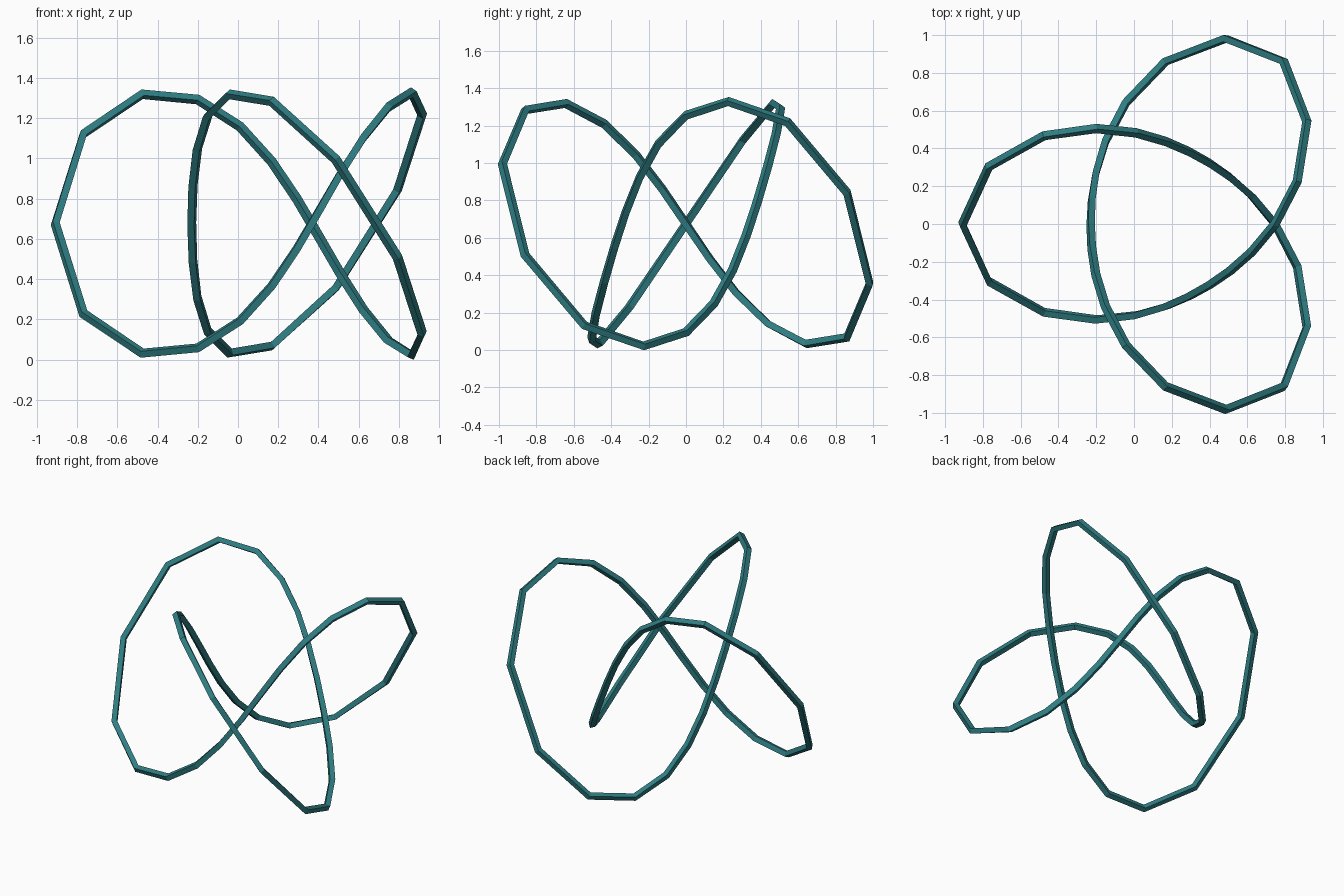
import bpy
from math import sin, cos, radians

if "Cube" in bpy.data.objects:
    bpy.data.objects.remove(bpy.data.objects["Cube"], do_unlink=True)

STEPS = 40
TUBE = 0.025
CENTRE_X, CENTRE_Z = 0.167, 0.675

# Teal material
teal = bpy.data.materials.new("teal")
teal.use_nodes = True
colour = (0.028, 0.21, 0.23, 1)
teal.diffuse_color = colour
teal.node_tree.nodes["Principled BSDF"].inputs["Base Color"].default_value = colour


def knot_point(i):
    """Three-lobed knot that winds twice round the vertical axis."""
    turn = radians(720 * i / STEPS)
    wave = 1.5 * turn
    r = 1 / (1.725 - 0.795 * cos(wave))
    return (CENTRE_X - r * cos(turn), -r * sin(turn), CENTRE_Z - r * sin(wave))


# Closed path with a four-sided tube
path = bpy.data.curves.new("knot_tube", "CURVE")
path.dimensions = "3D"
path.twist_mode = "MINIMUM"
path.bevel_depth = TUBE
path.bevel_resolution = 0
spline = path.splines.new("POLY")
spline.points.add(STEPS - 1)
for i, point in enumerate(spline.points):
    point.co = (*knot_point(i), 1)
spline.use_cyclic_u = True
spline.use_smooth = False
path.materials.append(teal)

knot = bpy.data.objects.new("knot_tube", path)
bpy.context.collection.objects.link(knot)
bpy.context.view_layer.objects.active = knot
knot.select_set(True)
bpy.ops.object.convert(target="MESH")
for face in knot.data.polygons:
    face.use_smooth = False
